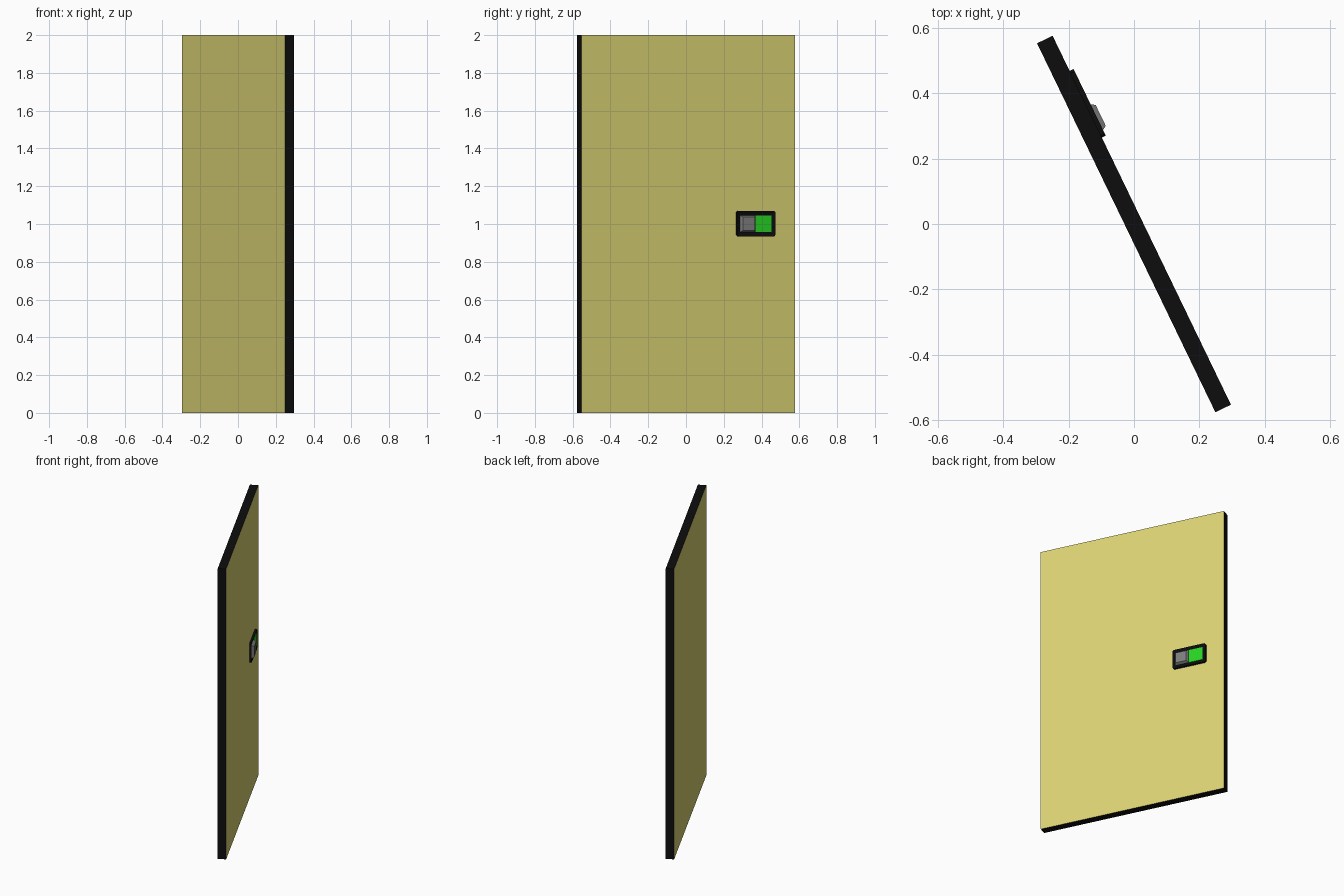
import bpy, bmesh, math
from mathutils import Matrix

old = bpy.data.objects.get("Cube")
if old:
    bpy.data.objects.remove(old, do_unlink=True)

SWING = Matrix.Rotation(math.radians(25.8), 4, 'Z')  # the door stands ajar
HALF = 0.0265                                        # half door thickness


def material(name, rgb):
    m = bpy.data.materials.new(name)
    m.use_nodes = True
    col = (*rgb, 1)
    m.diffuse_color = col
    m.node_tree.nodes["Principled BSDF"].inputs["Base Color"].default_value = col
    return m


yellow = material("pale yellow", (0.71, 0.65, 0.175))
black = material("black", (0.004, 0.004, 0.004))
green = material("indicator green", (0.021, 0.66, 0.017))
grey = material("grey", (0.21, 0.21, 0.21))


def box(bm, lo, hi):
    bmesh.ops.create_cube(bm, size=1)
    for v in bm.verts:
        v.co = [a + (b - a) * (c + 0.5) for a, b, c in zip(lo, hi, v.co)]
    bm.normal_update()


def outer_face(bm):
    return max(bm.faces, key=lambda f: f.calc_center_median().x)


def finish(name, bm, *mats):
    bm.transform(SWING)
    me = bpy.data.meshes.new(name)
    bm.to_mesh(me)
    bm.free()
    for m in mats:
        me.materials.append(m)
    ob = bpy.data.objects.new(name, me)
    bpy.context.collection.objects.link(ob)
    return ob


# Door slab: yellow broad faces, black edges
bm = bmesh.new()
box(bm, (-HALF, -0.6275, 0), (HALF, 0.6275, 2))
for f in bm.faces:
    f.material_index = 0 if abs(f.normal.x) > 0.5 else 1
finish("door_panel", bm, yellow, black)

# Lock housing: clipped corners, raised rim around a shallow recess
bm = bmesh.new()
box(bm, (HALF - 0.002, 0.281, 0.935), (0.040, 0.508, 1.069))
upright = [e for e in bm.edges if abs(e.verts[0].co.x - e.verts[1].co.x) > 0.001]
bmesh.ops.bevel(bm, geom=upright, offset=0.008, segments=1, affect='EDGES')
bm.normal_update()
rim = outer_face(bm)
bmesh.ops.inset_region(bm, faces=[rim], thickness=0.019)
for v in rim.verts:
    v.co.x -= 0.006
finish("lock_housing", bm, black)

# Green indicator plate in the recess
bm = bmesh.new()
box(bm, (0.033, 0.390, 0.957), (0.037, 0.486, 1.046))
finish("vacancy_indicator", bm, green)

# Sliding bolt knob with sloped sides
bm = bmesh.new()
box(bm, (0.033, 0.300, 0.957), (0.039, 0.388, 1.046))
top = outer_face(bm)
bmesh.ops.inset_region(bm, faces=[top], thickness=0.012)
for v in top.verts:
    v.co.x = 0.053
finish("lock_slider", bm, grey)
